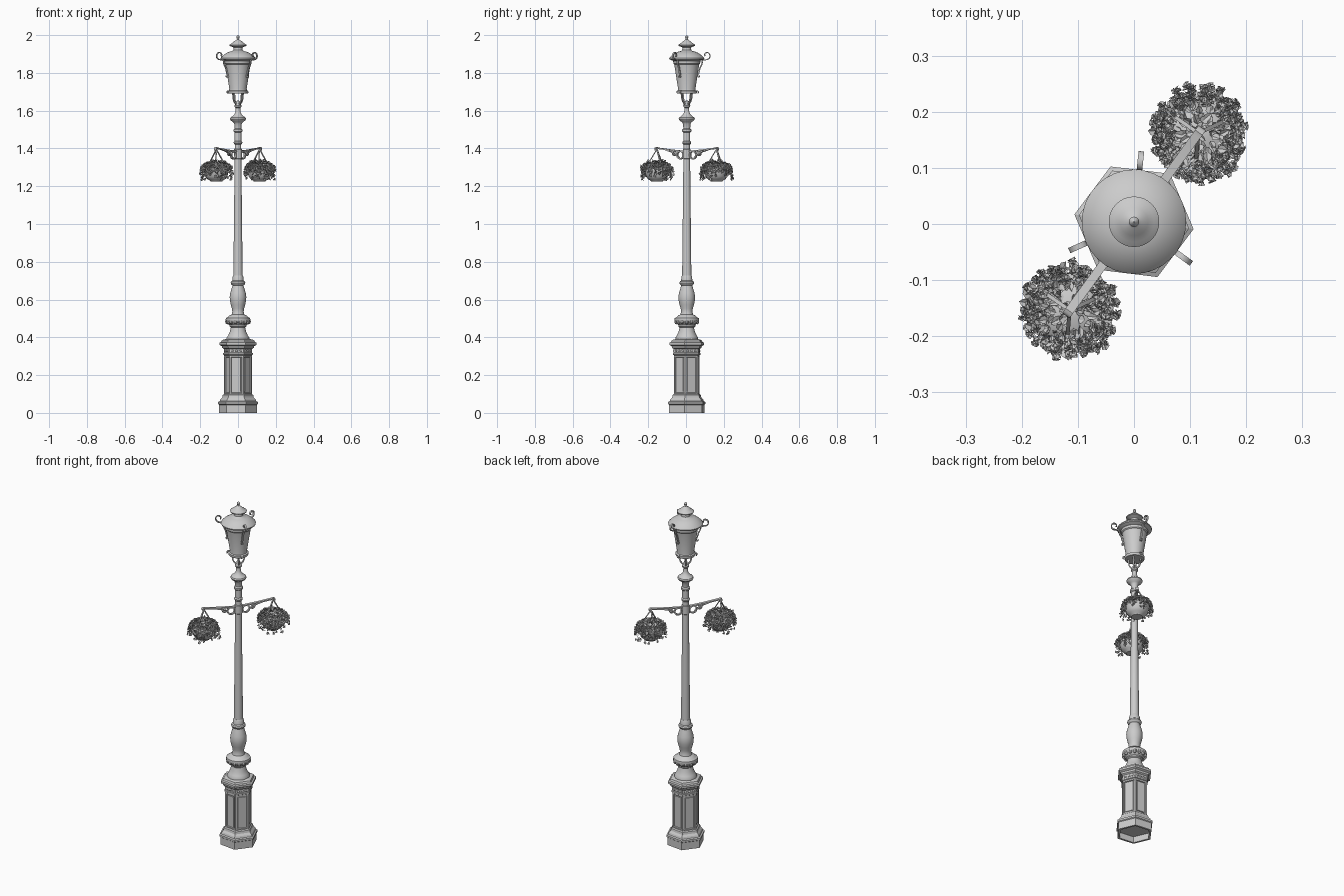
import bpy, bmesh, math, random
from mathutils import Vector, Matrix

if "Cube" in bpy.data.objects:
    bpy.data.objects.remove(bpy.data.objects["Cube"])

random.seed(4)
AXIS = Vector((0, 0.004, 0))      # lamp axis
HEX = math.radians(-7)            # twist of the hexagonal base
ARM = math.radians(54)            # direction of the basket arms


def finish(name, bm, angle=35, smooth=True):
    bmesh.ops.recalc_face_normals(bm, faces=bm.faces)
    me = bpy.data.meshes.new(name)
    bm.to_mesh(me)
    bm.free()
    if smooth:
        me.polygons.foreach_set("use_smooth", [True] * len(me.polygons))
        me.set_sharp_from_angle(angle=math.radians(angle))
    ob = bpy.data.objects.new(name, me)
    bpy.context.collection.objects.link(ob)
    return ob


def lathe_bm(profile, n=28, phase=0.0, origin=AXIS):
    bm = bmesh.new()
    rings = []
    for r, z in profile:
        rings.append([bm.verts.new(origin + Vector((r * math.cos(phase + math.tau * i / n),
                                                    r * math.sin(phase + math.tau * i / n), z)))
                      for i in range(n)])
    for a, b in zip(rings, rings[1:]):
        for i in range(n):
            j = (i + 1) % n
            bm.faces.new((a[i], a[j], b[j], b[i]))
    bm.faces.new(rings[0][::-1])
    bm.faces.new(rings[-1])
    return bm


def lathe(name, profile, n=28, phase=0.0, origin=AXIS, smooth=True):
    return finish(name, lathe_bm(profile, n, phase, origin), smooth=smooth)


def strap(name, path, angle, width, thick, origin=AXIS):
    """Flat bar following an (r, z) path in the vertical plane at the given angle."""
    bm = bmesh.new()
    out = Vector((math.cos(angle), math.sin(angle), 0))
    side = Vector((-math.sin(angle), math.cos(angle), 0)) * width / 2
    rings = []
    for i, (r, z) in enumerate(path):
        p, q = path[max(i - 1, 0)], path[min(i + 1, len(path) - 1)]
        d = Vector((q[0] - p[0], q[1] - p[1])).normalized() * thick / 2
        nrm = out * -d.y + Vector((0, 0, d.x))
        c = origin + out * r + Vector((0, 0, z))
        rings.append([bm.verts.new(c + s) for s in (side + nrm, nrm - side, -side - nrm, side - nrm)])
    for a, b in zip(rings, rings[1:]):
        for i in range(4):
            bm.faces.new((a[i], a[(i + 1) % 4], b[(i + 1) % 4], b[i]))
    bm.faces.new(rings[0])
    bm.faces.new(rings[-1])
    return finish(name, bm)


def arc(cr, cz, r0, r1, a0, a1, n=14):
    return [(cr + (r0 + (r1 - r0) * i / n) * math.cos(math.radians(a0 + (a1 - a0) * i / n)),
             cz + (r0 + (r1 - r0) * i / n) * math.sin(math.radians(a0 + (a1 - a0) * i / n)))
            for i in range(n + 1)]


def blobs(name, items, size):
    """Small flattened ornaments at (r, angle, z)."""
    bm = bmesh.new()
    for r, a, z in items:
        m = (Matrix.Translation(AXIS + Vector((r * math.cos(a), r * math.sin(a), z)))
             @ Matrix.Rotation(a, 4, 'Z') @ Matrix.Diagonal((*size, 1)))
        bmesh.ops.create_uvsphere(bm, u_segments=8, v_segments=6, radius=1, matrix=m)
    return finish(name, bm)


# Hexagonal pedestal: hollow plinth, panelled shaft, cornice
lathe("plinth", [(.088, .035), (.088, 0), (.101, 0), (.101, .043), (.107, .047), (.107, .058),
                 (.098, .062), (.094, .072), (.084, .082), (.081, .095), (.074, .1)], 6, HEX, smooth=False)
bm = lathe_bm([(.074, .098), (.074, .305), (.074, .35)], 6, HEX)
bm.normal_update()
panels = [f for f in bm.faces if len(f.verts) == 4 and f.calc_center_median().z < .25]
bmesh.ops.inset_individual(bm, faces=panels, thickness=.012)
bmesh.ops.inset_individual(bm, faces=panels, thickness=.003, depth=-.006)
bmesh.ops.inset_individual(bm, faces=panels, thickness=.005)
bmesh.ops.inset_individual(bm, faces=panels, thickness=.002, depth=.003)
finish("panelled_shaft", bm, smooth=False)
lathe("cornice", [(.074, .305), (.079, .308), (.079, .316), (.075, .319), (.075, .338), (.084, .344),
                  (.087, .354), (.099, .36), (.099, .372), (.09, .376), (.085, .386), (.06, .392)],
      6, HEX, smooth=False)
blobs("frieze_rosettes", [(.065 / math.cos(math.atan2(o, .065)), HEX + math.radians(30 + 60 * k) + math.atan2(o, .065), .328)
                          for k in range(6) for o in (-.022, 0, .022)], (.005, .007, .006))

# Turned column from pedestal to lantern
lathe("lower_column", [(.06, .388), (.06, .398), (.052, .41), (.043, .43), (.038, .452), (.045, .457),
                       (.045, .464), (.05, .47), (.062, .482), (.066, .492), (.064, .502), (.052, .508),
                       (.046, .516), (.034, .52), (.03, .535), (.032, .552), (.038, .572), (.043, .595),
                       (.044, .615), (.041, .635), (.034, .658), (.029, .675), (.036, .68), (.039, .688),
                       (.036, .696), (.03, .7), (.028, .722), (.025, .728)])
blobs("collar_leaves", [(.057, math.tau * k / 14, .484) for k in range(14)], (.011, .011, .015))
lathe("pole", [(.0245, .72), (.017, 1.42), (.022, 1.425), (.023, 1.433), (.018, 1.44), (.018, 1.485),
               (.024, 1.49), (.024, 1.5), (.018, 1.506), (.02, 1.53), (.026, 1.54), (.039, 1.548),
               (.043, 1.556), (.04, 1.564), (.028, 1.572), (.018, 1.582), (.013, 1.595), (.012, 1.615),
               (.018, 1.62), (.019, 1.628), (.012, 1.636), (.009, 1.65), (.002, 1.655)])
lathe("arm_collar", [(.0175, 1.345), (.021, 1.348), (.021, 1.395), (.0175, 1.398)])

# Lantern
lathe("lantern_body", [(.03, 1.69), (.052, 1.69), (.054, 1.695), (.054, 1.704), (.047, 1.708),
                       (.046, 1.716), (.066, 1.845), (.071, 1.85), (.072, 1.864), (.06, 1.872)], 32)
lathe("lantern_roof", [(.068, 1.862), (.078, 1.866), (.092, 1.872), (.093, 1.878), (.088, 1.884),
                       (.076, 1.895), (.06, 1.906), (.045, 1.912), (.03, 1.916), (.024, 1.922),
                       (.023, 1.934), (.03, 1.938), (.044, 1.943), (.045, 1.948), (.036, 1.955),
                       (.025, 1.962), (.02, 1.968), (.012, 1.972), (.006, 1.978), (.007, 1.984),
                       (.009, 1.989), (.007, 1.995), (.001, 2.0)], 32)
for k in range(3):
    a = math.radians(84 + 120 * k)
    strap("roof_hook", [(.078, 1.868), (.094, 1.868)] + arc(.105, 1.893, .023, .008, -80, 210), a, .01, .005)
    strap("side_scroll", [(.084, 1.866), (.08, 1.845), (.07, 1.825), (.064, 1.8), (.06, 1.79)]
          + arc(.063, 1.783, .008, .003, 120, 400, 8), a, .009, .006)
    strap("lantern_foot", arc(.056, 1.697, .01, .005, 200, -60, 8), a, .01, .005)
for k in range(4):
    strap("lantern_bracket", [(.01, 1.628), (.016, 1.638), (.026, 1.65), (.031, 1.665), (.031, 1.68), (.038, 1.695)],
          math.radians(39 + 90 * k), .008, .007)


def foliage(name, c):
    bm = bmesh.new()

    def leaf(p, direction, normal, length, width):
        d = direction.normalized()
        s = d.cross(normal).normalized() * width / 2
        n = s.cross(d).normalized() * length * .15
        pts = [p, p + d * length * .35 + s + n, p + d * length * .75 + s * .8 + n, p + d * length,
               p + d * length * .75 - s * .8 + n, p + d * length * .35 - s + n]
        v = [bm.verts.new(q) for q in pts]
        bm.faces.new((v[0], v[1], v[2], v[3]))
        bm.faces.new((v[0], v[3], v[4], v[5]))

    def rand():
        return Vector([random.uniform(-1, 1) for _ in range(3)])

    # leaves covering the mound
    for _ in range(330):
        a, t = random.uniform(0, math.tau), math.sqrt(random.random())
        out = Vector((math.cos(a), math.sin(a), 0))
        p = c + out * .07 * t + Vector((0, 0, 1.326 - .045 * t ** 3 + random.uniform(-.01, .008)))
        nrm = out * t + Vector((0, 0, 1)) + rand() * .5
        leaf(p, out + rand() * .9, nrm, random.uniform(.014, .024), random.uniform(.011, .017))
    # trailing sprigs with little blossoms
    for k in range(34):
        a = math.tau * k / 34 + random.uniform(-.08, .08)
        out = Vector((math.cos(a), math.sin(a), 0))
        reach, drop = random.uniform(.072, .085), random.uniform(.03, .085)
        for i in range(9):
            t = i / 8
            p = c + out * (.05 + (reach - .05) * math.sin(t * 1.57)) + Vector((0, 0, 1.318 - drop * t * t))
            for _ in range(3):
                leaf(p, rand() + out * .3, rand(), random.uniform(.009, .014), .008)
            if i % 3 == 2:
                f = (out + rand() * .6).normalized()
                u = f.orthogonal().normalized()
                for m in range(5):
                    leaf(p + out * .004, Matrix.Rotation(math.tau * m / 5, 3, f) @ u + f * .3, f, .009, .008)
    return finish(name, bm, smooth=False)


# Two bracket arms, each with a hanging flower basket
for side, a in (("right", ARM), ("left", ARM + math.pi)):
    strap(side + "_arm", [(.012, 1.384), (.1, 1.391), (.19, 1.401)] + arc(.197, 1.396, .008, .004, 90, -120, 8), a, .016, .007)
    strap(side + "_arm_ring", arc(.042, 1.365, .02, .02, 0, 360, 20), a, .012, .006)
    strap(side + "_arm_scroll", arc(.08, 1.376, .016, .006, 200, 520, 16), a, .01, .005)
    strap(side + "_arm_brace", [(.018, 1.35), (.045, 1.346), (.065, 1.365), (.1, 1.382), (.14, 1.393)], a, .01, .005)
    c = AXIS + Vector((math.cos(a), math.sin(a), 0)) * .195
    for k in range(3):
        strap(side + "_hanger", [(.0, 1.395), (.006, 1.386), (.058, 1.3), (.064, 1.285)],
              math.radians(25 + 120 * k), .007, .005, c)
    lathe(side + "_basket", [(.018, 1.224), (.03, 1.224), (.034, 1.23), (.048, 1.238), (.058, 1.252),
                             (.063, 1.27), (.067, 1.286), (.067, 1.292), (.058, 1.305), (.035, 1.318),
                             (.002, 1.322)], 24, 0, c)
    foliage(side + "_flowers", c)
